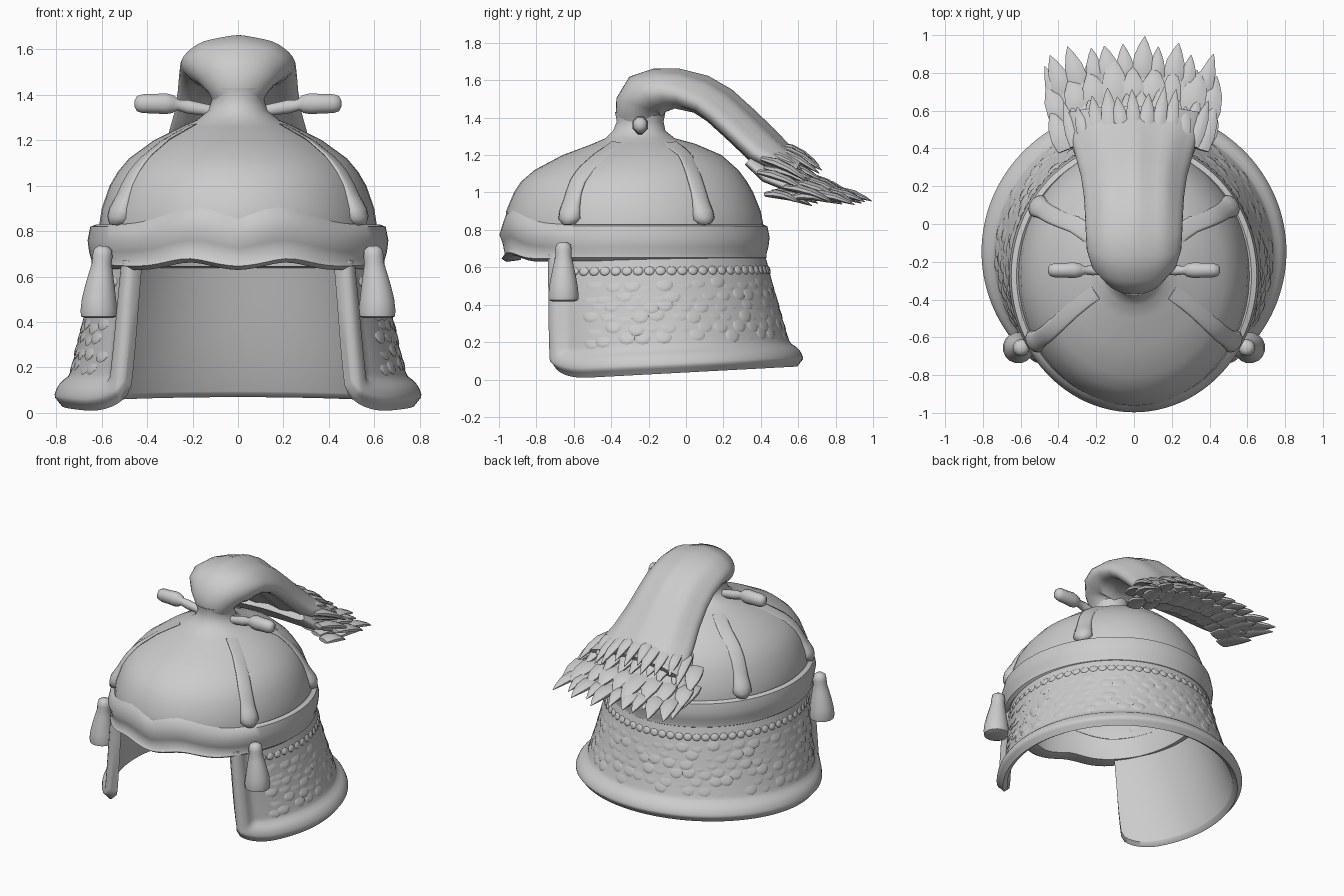
import bpy, bmesh, random
from math import sin, cos, pi, exp, radians
from mathutils import Vector, Matrix

if "Cube" in bpy.data.objects:
    bpy.data.objects.remove(bpy.data.objects["Cube"])
random.seed(4)

grey = bpy.data.materials.new("warm_grey")
grey.use_nodes = True
tone = (0.6, 0.6, 0.6, 1)
grey.diffuse_color = tone
grey.node_tree.nodes["Principled BSDF"].inputs["Base Color"].default_value = tone


def finish(bm, name, angle=50):
    bmesh.ops.recalc_face_normals(bm, faces=bm.faces)
    mesh = bpy.data.meshes.new(name)
    bm.to_mesh(mesh)
    bm.free()
    obj = bpy.data.objects.new(name, mesh)
    bpy.context.collection.objects.link(obj)
    mesh.materials.append(grey)
    bpy.ops.object.select_all(action="DESELECT")
    obj.select_set(True)
    bpy.context.view_layer.objects.active = obj
    bpy.ops.object.shade_smooth_by_angle(angle=radians(angle))


def loft(bm, rings, loop=False):
    """Skin closed rings of points; loop joins the last ring to the first."""
    rows = [[bm.verts.new(p) for p in ring] for ring in rings]
    pairs = list(zip(rows, rows[1:])) + ([(rows[-1], rows[0])] if loop else [])
    for a, b in pairs:
        for i in range(len(a)):
            j = (i + 1) % len(a)
            bm.faces.new((a[i], a[j], b[j], b[i]))
    if not loop:
        bm.faces.new(rows[0])
        bm.faces.new(rows[-1])


def tube(bm, path, sizes, up, n=12):
    """Sweep an ellipse along a path; sizes are (half width, half thickness)."""
    path = [Vector(p) for p in path]
    rings = []
    for i, p in enumerate(path):
        t = (path[min(i + 1, len(path) - 1)] - path[max(i - 1, 0)]).normalized()
        side = t.cross(Vector(up)).normalized()
        nor = side.cross(t)
        w, h = sizes[i]
        rings.append([p + side * w * cos(2 * pi * (k + 0.5) / n) + nor * h * sin(2 * pi * (k + 0.5) / n)
                      for k in range(n)])
    loft(bm, rings)


def lerp_rows(rows, z):
    for a, b in zip(rows, rows[1:]):
        if z <= b[0]:
            f = (z - a[0]) / (b[0] - a[0])
            return [p + (q - p) * f for p, q in zip(a, b)]
    return rows[-1]


# Dome: height, half width, front y, back y
DOME = [(0.74, 0.615, -0.965, 0.415), (0.82, 0.612, -0.968, 0.415), (0.9, 0.6, -0.962, 0.4),
        (1.0, 0.565, -0.92, 0.36), (1.06, 0.53, -0.88, 0.325), (1.12, 0.48, -0.81, 0.28),
        (1.2, 0.37, -0.66, 0.19), (1.26, 0.25, -0.5, 0.05), (1.29, 0.18, -0.43, -0.06),
        (1.33, 0.13, -0.39, -0.11), (1.38, 0.115, -0.37, -0.12), (1.43, 0.13, -0.38, -0.11)]


def dome_point(z, a):
    _, rx, front, back = lerp_rows(DOME, z)
    return Vector((rx * cos(a), (front + back) / 2 + (back - front) / 2 * sin(a), z))


bm = bmesh.new()
outer = [[dome_point(r[0], 2 * pi * k / 48) for k in range(48)] for r in DOME]
inner = [[Vector((p.x * 0.94, (p.y + 0.27) * 0.94 - 0.27, p.z - 0.03 * (i > 0))) for p in ring]
         for i, ring in enumerate(outer[:9])]
loft(bm, inner[::-1] + outer)
finish(bm, "dome")

# Four low ribs that fade out upwards and swell into rounded feet
for side, label in ((1, "left"), (-1, "right")):
    for ang, end in ((-30, "front"), (33, "back")):
        bm = bmesh.new()
        a = radians(ang)
        path, sizes = [], []
        for i in range(14):
            f = i / 13
            p = dome_point(0.825 + 0.44 * f, a)
            path.append((p.x * side, p.y, p.z))
            foot = exp(-((f - 0.1) / 0.16) ** 2)
            sizes.append((0.048 + 0.016 * foot if i else 0.03, 0.022 + 0.026 * foot - 0.018 * f))
        tube(bm, path, sizes, (cos(a) * side, sin(a), 0.3))
        finish(bm, f"rib_{end}_{label}", 80)

# Brow band with a wavy front and turned lip
bm = bmesh.new()
rings = []
for k in range(96):
    a = 2 * pi * k / 96
    f = max(0, min(1, (-sin(a) - 0.45) * 3))
    ax = abs(0.65 * cos(a))
    top = 0.82 + f * 0.075 * exp(-((ax - 0.18) / 0.2) ** 2)
    low = 0.64 + f * (0.035 * exp(-((ax - 0.22) / 0.13) ** 2) - 0.008)
    mid = (top + low) / 2
    section = [(-0.05, top - 0.03), (0.002, top + 0.01), (0.03 - 0.012 * f, top - 0.01 * f),
               (0.042, mid + 0.03), (0.036 - 0.012 * f, mid - 0.02),
               (0.026 - 0.012 * f, low + 0.035), (0.026 + 0.005 * f, low + 0.012),
               (0.005, low - 0.005), (-0.04 - 0.03 * f, low + 0.005), (-0.05, mid)]
    rings.append([Vector(((0.62 + o) * cos(a), -0.275 + (0.68 + o) * sin(a), z))
                  for o, z in section])
loft(bm, rings, loop=True)
finish(bm, "brow_band")


# Neck guard: u runs from one front edge round the back to the other, v runs down
def guard_point(u, v, off=0.0):
    a = u * radians(135 + 6 * v)
    s = 0.88 * v + 0.12 * v ** 4
    rx, ry, cy = 0.615 + 0.15 * s, 0.66 + 0.065 * s, -0.25 + 0.11 * s
    y = cy + (ry + off) * cos(a)
    corner = max(0, (abs(u) - 0.86) / 0.14)
    bottom = 0.026 + 0.053 * (y + 0.6) + 0.1 * (1 - (1 - min(1, corner) ** 2) ** 0.5)
    return Vector(((rx + off) * sin(a), y, 0.67 + (bottom - 0.67) * v))


def border(u, v):
    d = min((1 - abs(u)) * 1.75, (1 - v) * 0.62)
    return max(0, 1 - (max(0, d - 0.05) / 0.065) ** 2) * min(1, 0.35 + d / 0.035)


NU, NV = 110, 30
us = [sin(pi / 2 * (2 * i / NU - 1)) * 0.35 + (2 * i / NU - 1) * 0.65 for i in range(NU + 1)]
vs = [1 - (1 - j / NV) ** 1.3 for j in range(NV + 1)]
bm = bmesh.new()
rings = []
for u in us:
    out = [guard_point(u, v, 0.012 + 0.04 * border(u, v)) for v in vs]
    back = [guard_point(u, v, -0.02) for v in vs]
    edge = guard_point(u, 1, 0.01) - Vector((0, 0, 0.02))
    rings.append(out + [edge] + back[::-1])
loft(bm, rings)
finish(bm, "neck_guard")

# Worn scales sunk almost flush with the guard
bm = bmesh.new()


def scale_plate(u, v, w, h, depth):
    a = u * radians(138)
    nor = Vector((sin(a), cos(a), 0.24)).normalized()
    side = Vector((0, 0, 1)).cross(nor).normalized()
    rot = Matrix((side, nor.cross(side), nor)).transposed().to_4x4()
    tilt = Matrix.Rotation(radians(-8), 4, "X")
    m = Matrix.Translation(guard_point(u, v, 0.007)) @ rot @ tilt @ Matrix.Diagonal((w, h, depth, 1))
    bmesh.ops.create_icosphere(bm, subdivisions=2, radius=1, matrix=m)


for i in range(49):
    scale_plate(-0.9 + 1.8 * i / 48, 0.14, 0.03, 0.028, 0.012)
for row in range(6):
    for i in range(30):
        u = -0.88 + 1.76 * (i + 0.5 * (row % 2)) / 30 + random.uniform(-0.012, 0.012)
        scale_plate(u, 0.24 + 0.095 * row + random.uniform(-0.02, 0.02), 0.05, 0.045,
                    random.uniform(0.003, 0.009))
finish(bm, "guard_scales", 70)

# Tassels and crossbar ends, mirrored
for side, label in ((1, "left"), (-1, "right")):
    bm = bmesh.new()
    shape = [(0.735, 0.02), (0.72, 0.04), (0.69, 0.045), (0.66, 0.044), (0.62, 0.053),
             (0.56, 0.066), (0.5, 0.077), (0.45, 0.083), (0.425, 0.08), (0.417, 0.06)]
    tube(bm, [(side * (0.612 - 0.08 * max(0, z - 0.5)), -0.655, z) for z, r in shape],
         [(r, r) for z, r in shape], (0, 1, 0), 16)
    finish(bm, f"tassel_{label}")
    bm = bmesh.new()
    bar = [(0.08, 0.024), (0.15, 0.028), (0.22, 0.032), (0.265, 0.026), (0.285, 0.042),
           (0.32, 0.05), (0.37, 0.046), (0.42, 0.045), (0.445, 0.036), (0.455, 0.015)]
    tube(bm, [(side * x, -0.245, 1.31 + 0.17 * min(x, 0.3)) for x, r in bar],
         [(r * 0.9, r) for x, r in bar], (0, 0, 1), 8)
    finish(bm, f"crossbar_{label}")


# Plume: y, z, half width, half thickness, droop of the edges
def plume_layer(name, rows, n=40):
    bm = bmesh.new()
    pts = [Vector((0, r[0], r[1])) for r in rows]
    rings = []
    for i, (y, z, w, h, sag) in enumerate(rows):
        t = (pts[min(i + 1, len(pts) - 1)] - pts[max(i - 1, 0)]).normalized()
        nor = Vector((1, 0, 0)).cross(t)
        ring = []
        for k in range(n):
            a = 2 * pi * k / n
            groove = 1 + 0.08 * sin(9 * a) * min(1, max(0, i - 3) / 4)
            ring.append(pts[i] + Vector((w * cos(a), 0, 0))
                        + nor * (h * sin(a) * groove - sag * cos(a) ** 2))
        rings.append(ring)
    loft(bm, rings)
    finish(bm, name, 60)


plume_layer("plume", [
    (-0.245, 1.37, 0.11, 0.11, 0), (-0.25, 1.41, 0.13, 0.125, 0), (-0.245, 1.46, 0.175, 0.135, 0),
    (-0.215, 1.51, 0.225, 0.14, 0), (-0.14, 1.545, 0.25, 0.12, 0.01),
    (-0.05, 1.555, 0.255, 0.105, 0.03), (0.08, 1.525, 0.26, 0.1, 0.05),
    (0.18, 1.465, 0.265, 0.1, 0.06), (0.29, 1.365, 0.28, 0.1, 0.06),
    (0.4, 1.26, 0.31, 0.1, 0.06), (0.5, 1.19, 0.34, 0.08, 0.05), (0.6, 1.14, 0.35, 0.05, 0.03)])
plume_layer("plume_underlayer", [
    (0.36, 1.2, 0.29, 0.06, 0.05), (0.45, 1.12, 0.34, 0.07, 0.05), (0.56, 1.065, 0.38, 0.06, 0.04),
    (0.68, 1.025, 0.4, 0.045, 0.03), (0.8, 0.99, 0.36, 0.02, 0.02)])

# Feather tips: start y, z, half spread, length, count, slope, droop of the row's edges
bm = bmesh.new()
for y0, z0, spread, length, count, slope, sag in (
        (0.5, 1.25, 0.31, 0.22, 11, -0.5, 0.07), (0.48, 1.17, 0.36, 0.24, 10, -0.4, 0.06),
        (0.62, 1.08, 0.38, 0.25, 9, -0.33, 0.05), (0.74, 1.01, 0.35, 0.23, 10, -0.22, 0.02),
        (0.52, 1.02, 0.37, 0.22, 10, -0.25, 0.03), (0.66, 0.985, 0.37, 0.24, 10, -0.14, 0.01)):
    for i in range(count):
        f = 2 * i / (count - 1) - 1
        start = Vector((f * spread, y0 - 0.09 * f * f, z0 - sag * f * f))
        step = Vector((f * 0.3 + random.uniform(-0.1, 0.1), 1, slope)) * length
        step *= random.uniform(0.75, 1.12)
        path = [start + step * s + Vector((0, 0, 0.02 * sin(pi * s))) for s in (0, 0.3, 0.6, 0.85, 1)]
        w = spread / count * random.uniform(1.3, 1.8)
        tube(bm, path, [(w * 0.8, 0.014), (w, 0.024), (w * 0.85, 0.02), (w * 0.4, 0.012),
                        (0.002, 0.002)], (0, 0, 1), 8)
finish(bm, "plume_feather_tips", 40)
